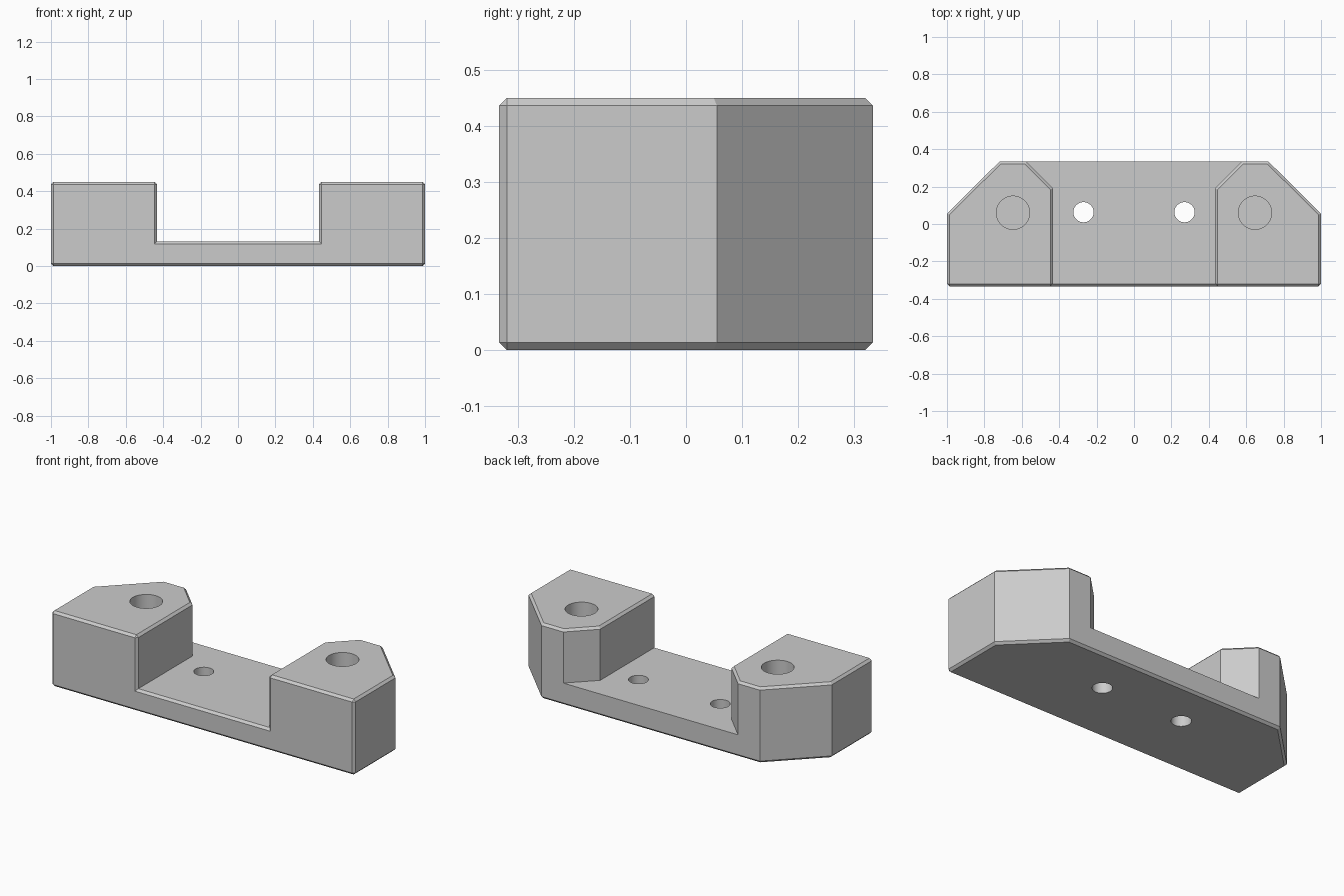
import bpy
import bmesh
from math import radians

if "Cube" in bpy.data.objects:
    bpy.data.objects.remove(bpy.data.objects["Cube"])

DEPTH, HEIGHT, PLATE, CHAMFER = 0.333, 0.45, 0.132, 0.0135

grey = bpy.data.materials.new("plain grey")
grey.use_nodes = True
colour = (0.6, 0.6, 0.6, 1)
grey.diffuse_color = colour
grey.node_tree.nodes["Principled BSDF"].inputs["Base Color"].default_value = colour


def add_object(name, bm):
    mesh = bpy.data.meshes.new(name)
    bm.to_mesh(mesh)
    bm.free()
    obj = bpy.data.objects.new(name, mesh)
    obj.data.materials.append(grey)
    bpy.context.collection.objects.link(obj)
    return obj


def prism(name, half_outline, bottom, top):
    """Upright prism from the +x half of an outline, mirrored across x."""
    outline = half_outline + [(-x, y) for x, y in reversed(half_outline)]
    bm = bmesh.new()
    base = bm.faces.new([bm.verts.new((x, y, bottom)) for x, y in outline])
    grown = bmesh.ops.extrude_face_region(bm, geom=[base])["geom"]
    verts = [v for v in grown if isinstance(v, bmesh.types.BMVert)]
    bmesh.ops.translate(bm, verts=verts, vec=(0, 0, top - bottom))
    bmesh.ops.recalc_face_normals(bm, faces=bm.faces)
    return add_object(name, bm)


def drill(name, x, y, radius, bottom, top):
    bm = bmesh.new()
    bmesh.ops.create_cone(bm, cap_ends=True, segments=64, radius1=radius,
                          radius2=radius, depth=top - bottom)
    bmesh.ops.translate(bm, verts=bm.verts, vec=(x, y, (top + bottom) / 2))
    return add_object(name, bm)


def cut(obj, cutter):
    """Subtract the cutter, keep the result and remove the cutter."""
    cutter.hide_render = True
    mod = obj.modifiers.new("cut", "BOOLEAN")
    mod.operation, mod.solver, mod.object = "DIFFERENCE", "EXACT", cutter
    graph = bpy.context.evaluated_depsgraph_get()
    mesh = bpy.data.meshes.new_from_object(obj.evaluated_get(graph))
    obj.modifiers.clear()
    obj.data = mesh
    bpy.data.objects.remove(cutter)


# Block with clipped rear corners, then the gap that leaves two posts on a plate
bracket = prism("mounting_bracket",
                [(1, -DEPTH), (1, 0.055), (0.72, DEPTH)], 0, HEIGHT)
cut(bracket, prism("gap_cutter",
                   [(0.433, -0.5), (0.433, 0.19), (0.743, 0.5)], PLATE, 0.8))

# Chamfer the edges around the underside, the post tops and the front face
bm = bmesh.new()
bm.from_mesh(bracket.data)
bmesh.ops.remove_doubles(bm, verts=bm.verts, dist=0.0001)
bmesh.ops.dissolve_limit(bm, angle_limit=radians(1), verts=bm.verts, edges=bm.edges)


def on_plane(edge, axis, value):
    return all(abs(v.co[axis] - value) < 0.001 for v in edge.verts)


rims = [e for e in bm.edges
        if on_plane(e, 2, 0) or on_plane(e, 2, HEIGHT) or on_plane(e, 1, -DEPTH)]
bmesh.ops.bevel(bm, geom=rims, offset=CHAMFER, offset_type="OFFSET", segments=1,
                profile=0.5, affect="EDGES", clamp_overlap=False)
bmesh.ops.recalc_face_normals(bm, faces=bm.faces)
bm.to_mesh(bracket.data)
bm.free()

# Blind holes in the posts and through holes in the plate
for side in (-1, 1):
    cut(bracket, drill("post_hole_cutter", side * 0.647, 0.06, 0.089, PLATE, 0.6))
    cut(bracket, drill("plate_hole_cutter", side * 0.27, 0.063, 0.054, -0.1, 0.3))

bpy.ops.object.select_all(action="DESELECT")
bracket.select_set(True)
bpy.context.view_layer.objects.active = bracket
bpy.ops.object.shade_smooth_by_angle(angle=radians(30))
